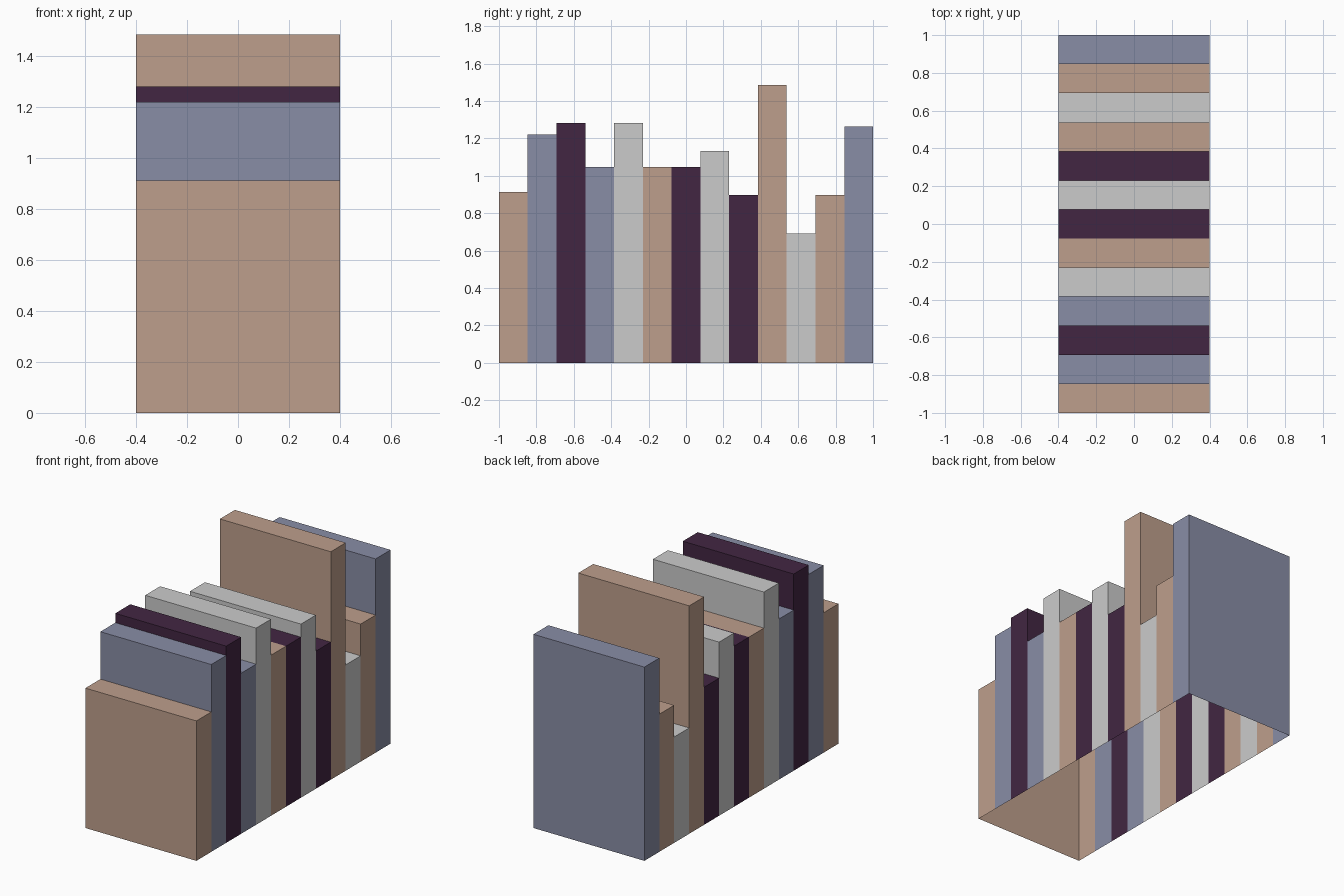
import bpy
import bmesh

if "Cube" in bpy.data.objects:
    bpy.data.objects.remove(bpy.data.objects["Cube"])

HALF_WIDTH = 0.4
DEPTH = 2 / 13


def material(name, rgb):
    """Make a material from an sRGB colour (0-255)."""
    mat = bpy.data.materials.new(name)
    mat.diffuse_color = (*[((c / 255 + 0.055) / 1.055) ** 2.4 for c in rgb], 1)
    mat.use_nodes = True
    mat.node_tree.nodes["Principled BSDF"].inputs["Base Color"].default_value = mat.diffuse_color
    return mat


MATS = {
    "tan": material("tan", (190, 159, 140)),
    "blue": material("blue", (137, 141, 166)),
    "purple": material("purple", (66, 38, 66)),
    "grey": None,
}

# Slabs from front to back: colour and height
SLABS = [
    ("tan", 0.912), ("blue", 1.221), ("purple", 1.282), ("blue", 1.047),
    ("grey", 1.282), ("tan", 1.047), ("purple", 1.047), ("grey", 1.132),
    ("purple", 0.897), ("tan", 1.486), ("grey", 0.69), ("tan", 0.897),
    ("blue", 1.263),
]


def slab(name, y0, y1, height, front_low, back_low, mat):
    """Hollow slab, open below; front and back walls start at a neighbour's top."""
    bm = bmesh.new()
    w = HALF_WIDTH

    def quad(*points):
        bm.faces.new([bm.verts.new(p) for p in points])

    # Side walls and top
    quad((w, y0, 0), (w, y1, 0), (w, y1, height), (w, y0, height))
    quad((-w, y1, 0), (-w, y0, 0), (-w, y0, height), (-w, y1, height))
    quad((-w, y0, height), (w, y0, height), (w, y1, height), (-w, y1, height))
    # Exposed front and back walls
    if front_low < height:
        quad((-w, y0, front_low), (w, y0, front_low), (w, y0, height), (-w, y0, height))
    if back_low < height:
        quad((w, y1, back_low), (-w, y1, back_low), (-w, y1, height), (w, y1, height))

    bmesh.ops.remove_doubles(bm, verts=bm.verts, dist=1e-5)
    mesh = bpy.data.meshes.new(name)
    bm.to_mesh(mesh)
    bm.free()
    if mat:
        mesh.materials.append(mat)
    bpy.context.collection.objects.link(bpy.data.objects.new(name, mesh))


# Row of slabs, the ends exposed down to the ground
heights = [0] + [h for _, h in SLABS] + [0]
for i, (colour, h) in enumerate(SLABS):
    y0 = -1 + i * DEPTH
    slab(f"{colour}_slab_{i + 1:02d}", y0, y0 + DEPTH, h,
         heights[i], heights[i + 2], MATS[colour])
